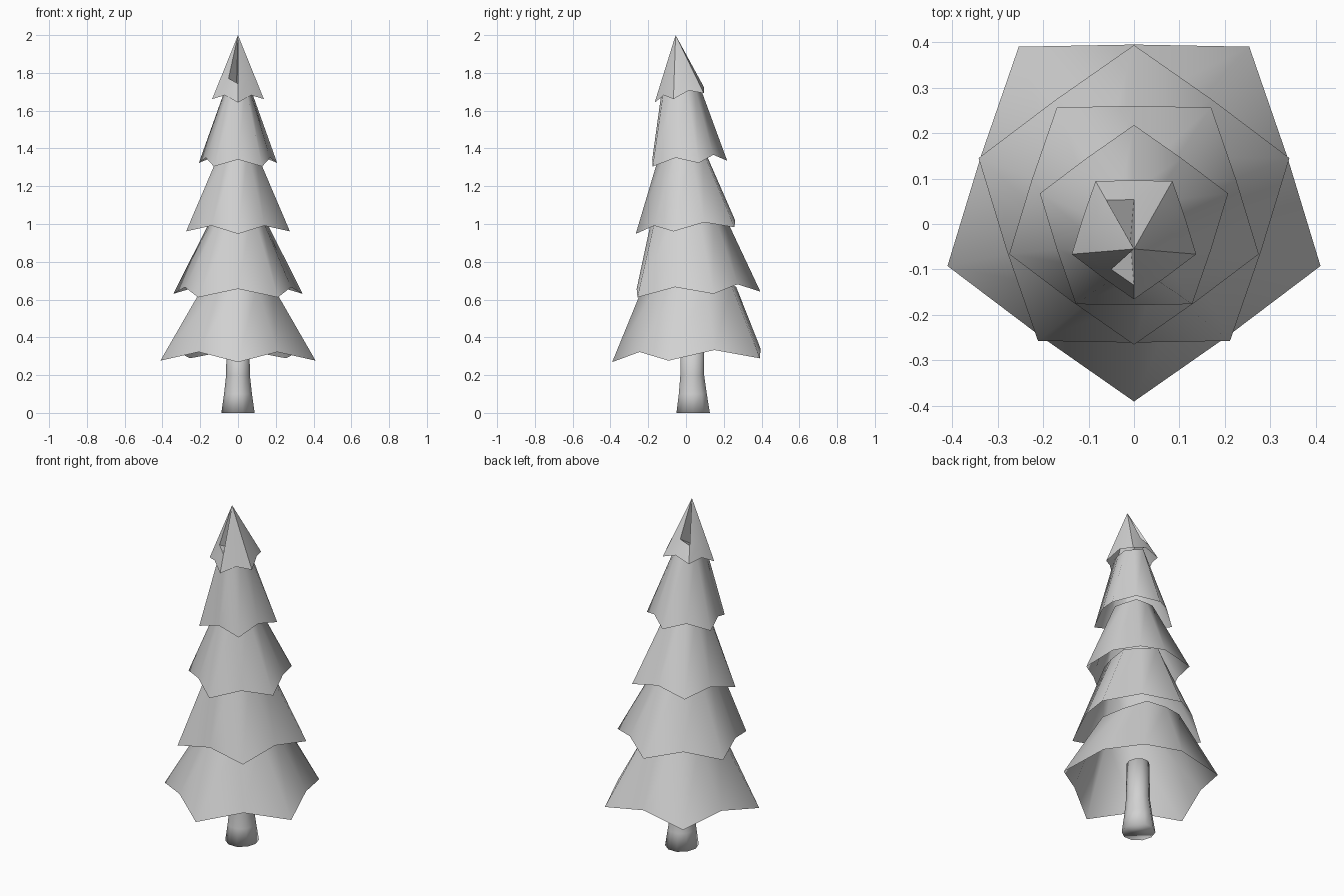
import bpy, bmesh, math
from mathutils import Vector

cube = bpy.data.objects.get("Cube")
if cube:
    bpy.data.objects.remove(cube, do_unlink=True)

GREY = (0.64, 0.64, 0.64, 1)
grey = bpy.data.materials.new("plain_grey")
grey.use_nodes = True
grey.diffuse_color = GREY
grey.node_tree.nodes["Principled BSDF"].inputs["Base Color"].default_value = GREY

SIDES = 10


def star(rx, ry, cy, z, start, valley=1.0, slope=0.0, rise=0.0):
    """Counter-clockwise ring whose odd points are drawn in and raised."""
    ring = []
    for i in range(SIDES):
        a = math.radians(start + 360 / SIDES * i)
        k = valley if i % 2 else 1
        x, y = k * rx * math.cos(a), k * ry * math.sin(a)
        ring.append(Vector((x, cy + y, z + slope * y + rise * (i % 2))))
    return ring


def blend(a, b, t):
    return [p.lerp(q, t) for p, q in zip(a, b)]


def loft(name, rings, smooth, capped=False, apex=None, dents=(), dent_floor=None):
    """Skin the rings from the bottom up; dents are pushed in below the apex."""
    bm = bmesh.new()
    loops = [[bm.verts.new(p) for p in ring] for ring in rings]
    for low, high in zip(loops, loops[1:]):
        for i in range(SIDES):
            j = (i + 1) % SIDES
            bm.faces.new((low[i], low[j], high[j], high[i]))
    if capped:
        bm.faces.new(loops[0][::-1])
        bm.faces.new(loops[-1])
    if apex:
        tip = bm.verts.new(apex)
        for i in range(SIDES):
            a, b = loops[-1][i], loops[-1][(i + 1) % SIDES]
            if i in dents:
                deep = bm.verts.new(dent_floor)
                for p, q in ((a, b), (b, tip), (tip, a)):
                    bm.faces.new((p, q, deep))
            else:
                bm.faces.new((a, b, tip))
    mesh = bpy.data.meshes.new(name)
    bm.to_mesh(mesh)
    bm.free()
    mesh.materials.append(grey)
    obj = bpy.data.objects.new(name, mesh)
    bpy.context.collection.objects.link(obj)
    bpy.ops.object.select_all(action='DESELECT')
    obj.select_set(True)
    bpy.context.view_layer.objects.active = obj
    bpy.ops.object.shade_smooth_by_angle(angle=math.radians(smooth))


# Trunk, flared at the foot
loft("trunk", [
    star(0.088, 0.093, 0.038, 0, 0),
    star(0.074, 0.078, 0.036, 0.1, 0),
    star(0.063, 0.066, 0.033, 0.2, 0),
    star(0.06, 0.063, 0.033, 0.42, 0),
], 100, capped=True)

# Hollow branch skirts: hem (radius, centre y, z, slope, rise), then the collar
# (rx, ry, centre y, z) where the next skirt covers it, and the overlap
skirts = [
    ((0.432, 0.041, 0.28, 0.026, 0.05), (0.221, 0.279, 0.034, 0.625), 1.15),
    ((0.36, 0.034, 0.625, 0.046, 0.045), (0.175, 0.226, 0.009, 0.98), 1.25),
    ((0.289, 0.023, 0.967, 0.067, 0.037), (0.128, 0.15, -0.005, 1.32), 1.2),
    ((0.218, 0, 1.318, 0.077, 0.037), (0.084, 0.118, -0.027, 1.68), 1.12),
]
for n, (edge, collar, overlap) in enumerate(skirts):
    start = 90 if n % 2 else -90
    radius, cy, z, slope, rise = edge
    hem = star(radius, radius, cy, z, start, 0.82, slope, rise)
    top = blend(hem, star(*collar, start, 0.89), overlap)
    loft(f"branch_skirt_{n + 1}", [hem, top], 80)

# Pointed crown with two dents beside its ridge
apex = Vector((0, -0.055, 2))
hem = star(0.144, 0.144, -0.022, 1.67, -90, 0.82, 0.19, 0.03)
mid = blend(hem, [apex] * SIDES, 0.28)
loft("crown", [hem, mid], 30, apex=apex, dents=(5, 9),
     dent_floor=Vector((-0.008, -0.04, 1.74)))
